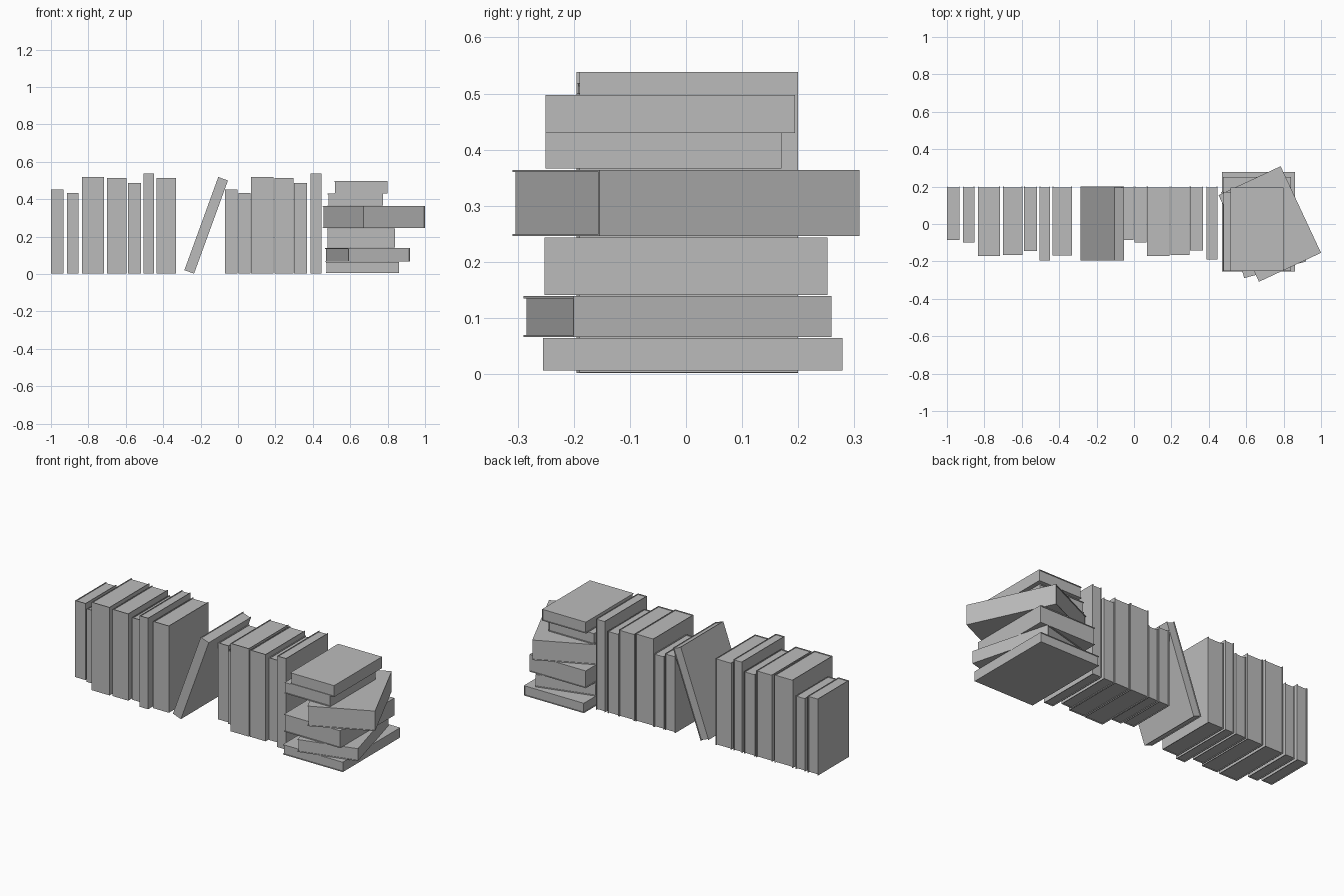
import bpy, math
from mathutils import Matrix, Vector

cube = bpy.data.objects.get("Cube")
if cube:
    bpy.data.objects.remove(cube, do_unlink=True)

grey = bpy.data.materials.new("book_grey")
grey.use_nodes = True
COLOUR = (0.5, 0.5, 0.5, 1)
grey.diffuse_color = COLOUR
grey.node_tree.nodes["Principled BSDF"].inputs["Base Color"].default_value = COLOUR

COVER = 0.004   # board thickness
LIP = 0.004     # how far the boards overhang the pages


def book(name, width, depth, height, matrix):
    """Closed book standing on its tail, spine towards -y, origin at base centre."""
    verts, faces = [], []

    def box(x0, x1, y0, y1, z0, z1):
        n = len(verts)
        verts.extend((x, y, z) for x in (x0, x1) for y in (y0, y1) for z in (z0, z1))
        for f in ((0, 1, 3, 2), (4, 6, 7, 5), (0, 4, 5, 1),
                  (2, 3, 7, 6), (0, 2, 6, 4), (1, 5, 7, 3)):
            faces.append([n + i for i in f])

    w, d = width / 2, depth / 2
    box(-w, -w + COVER, -d, d, 0, height)                  # left board
    box(w - COVER, w, -d, d, 0, height)                    # right board
    box(-w + COVER, w - COVER, -d, -d + COVER, 0, height)  # spine
    box(-w + COVER, w - COVER, -d + COVER, d - LIP, LIP, height - LIP)  # pages
    mesh = bpy.data.meshes.new(name)
    mesh.from_pydata(verts, [], faces)
    mesh.materials.append(grey)
    obj = bpy.data.objects.new(name, mesh)
    obj.matrix_world = matrix
    bpy.context.collection.objects.link(obj)


# Upright books: left edge, right edge, front y, height
BACK = 0.2
upright = [
    (-1.0, -0.932, -0.085, 0.45), (-0.915, -0.853, -0.1, 0.43),
    (-0.835, -0.717, -0.17, 0.517), (-0.7, -0.597, -0.167, 0.51),
    (-0.588, -0.518, -0.145, 0.483), (-0.505, -0.448, -0.195, 0.535),
    (-0.435, -0.332, -0.168, 0.51),
    (-0.07, -0.002, -0.085, 0.45), (0.004, 0.068, -0.1, 0.43),
    (0.07, 0.19, -0.17, 0.517), (0.196, 0.297, -0.167, 0.51),
    (0.3, 0.37, -0.142, 0.483), (0.387, 0.446, -0.19, 0.535),
]
for i, (x0, x1, y0, h) in enumerate(upright, 1):
    book(f"upright_book_{i}", x1 - x0, BACK - y0, h,
         Matrix.Translation(((x0 + x1) / 2, (y0 + BACK) / 2, 0.003)))

# Leaning book, tipped towards +x and resting on its lower right edge
tilt = math.radians(20)
thick = 0.055
book("leaning_book", thick, 0.395, 0.53,
     Matrix.Translation((-0.235, 0.002, 0.002)) @ Matrix.Rotation(tilt, 4, "Y")
     @ Matrix.Translation((-thick / 2, 0, 0)))

# Lying books: centre x, centre y, size x, size y, bottom z, top z, turn in degrees
stack = [
    (0.665, 0.012, 0.39, 0.533, 0.006, 0.064, 0),
    (0.693, -0.015, 0.343, 0.476, 0.066, 0.139, 15),
    (0.658, 0.0, 0.365, 0.505, 0.141, 0.243, 0),
    (0.726, 0.0, 0.366, 0.511, 0.246, 0.364, 25),
    (0.627, -0.04, 0.296, 0.421, 0.366, 0.43, 0),
    (0.658, -0.028, 0.285, 0.445, 0.43, 0.497, 0),
]
# Lay a book flat: thickness becomes z, spine faces +x, height runs along y
flat = Matrix(((0, -1, 0, 0), (0, 0, 1, 0), (-1, 0, 0, 0), (0, 0, 0, 1)))
for i, (x, y, sx, sy, z0, z1, turn) in enumerate(stack, 1):
    place = Matrix.Translation(Vector((x, y, (z0 + z1) / 2)))
    place = place @ Matrix.Rotation(math.radians(turn), 4, "Z")
    book(f"stacked_book_{i}", z1 - z0, sx, sy,
         place @ flat @ Matrix.Translation((0, 0, -sy / 2)))
